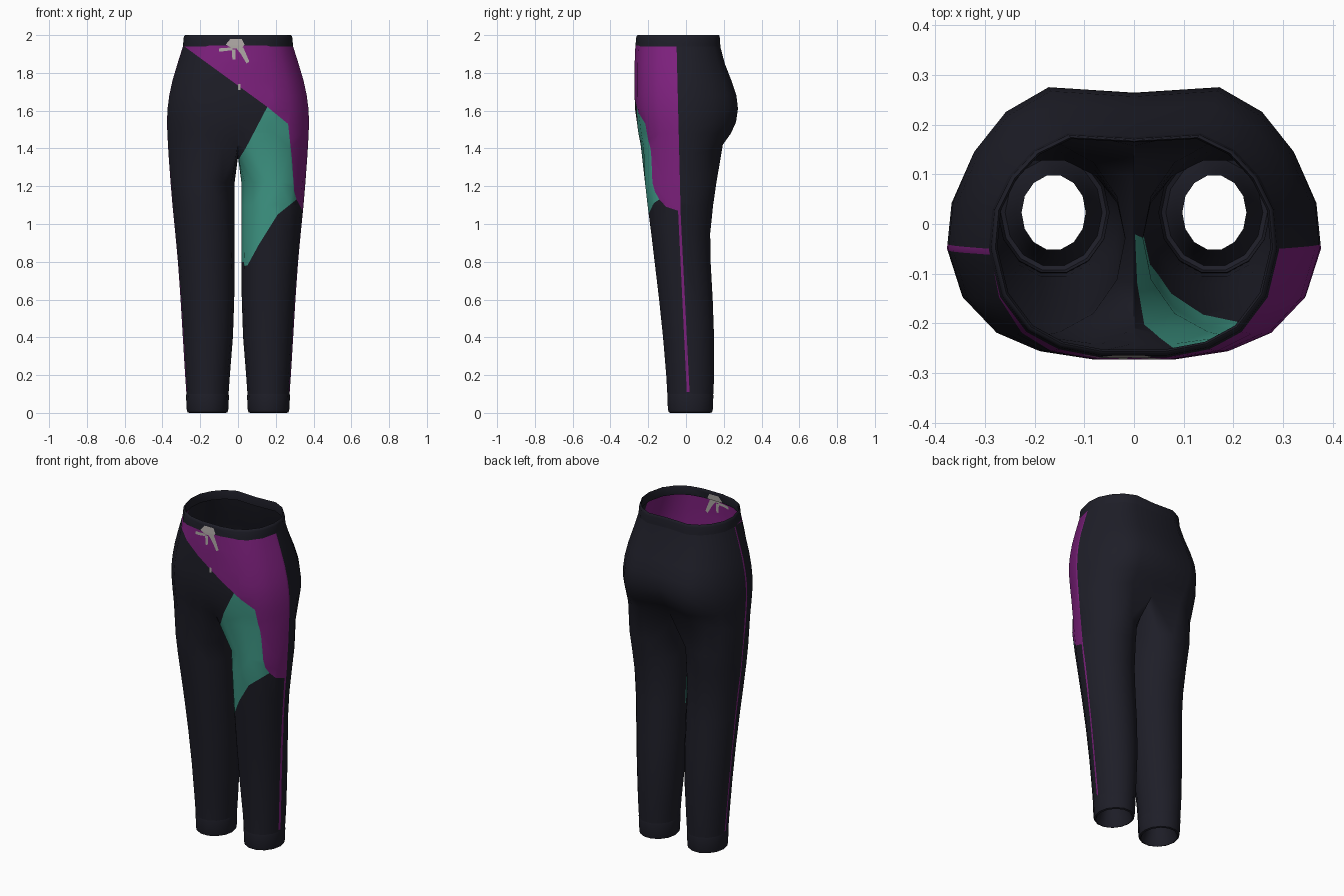
import bpy, bmesh, math
from mathutils import Vector

if "Cube" in bpy.data.objects:
    bpy.data.objects.remove(bpy.data.objects["Cube"])


def material(name, rgb):
    m = bpy.data.materials.new(name)
    m.diffuse_color = (*rgb, 1)
    m.use_nodes = True
    m.node_tree.nodes["Principled BSDF"].inputs["Base Color"].default_value = m.diffuse_color
    return m


MATS = [material("dark_navy", (0.013, 0.013, 0.021)),
        material("purple", (0.21, 0.015, 0.21)),
        material("teal", (0.052, 0.33, 0.25)),
        material("cord_grey", (0.42, 0.39, 0.37))]
NAVY, PURPLE, TEAL, GREY = range(4)

# Half hip outline from front centre to back centre, as fractions
HIP = [(0, -1), (.23, -1), (.52, -.94), (.74, -.81), (.92, -.55), (1, -.19),
       (.975, .16), (.86, .53), (.69, .82), (.46, 1), (0, .96)]


def hip_ring(z, x, front, back, crease_f=0.0, crease_b=0.0):
    pts = [Vector((fx * x, fy * (front if fy < 0 else back), z)) for fx, fy in HIP]
    pts[0].y += crease_f
    pts[-1].y -= crease_b
    return pts


def leg_ring(z, x_in, x_out, front, back):
    cx, cy = (x_in + x_out) / 2, (front + back) / 2
    rx, ry = (x_out - x_in) / 2, (back - front) / 2
    ring = []
    for k in range(14):
        a = math.radians(231.43 + k * 360 / 14)
        ring.append(Vector((cx + rx * math.cos(a), cy + ry * math.sin(a), z)))
    return ring


def loft(bm, rings, closed):
    """Join consecutive rings with quads."""
    n = len(rings[0])
    for lo, hi in zip(rings, rings[1:]):
        for k in range(n if closed else n - 1):
            j = (k + 1) % n
            bm.faces.new((lo[k], lo[j], hi[j], hi[k]))


def add_rings(bm, rings):
    return [[bm.verts.new(p) for p in r] for r in rings]


def mirror_x(bm):
    dup = bmesh.ops.duplicate(bm, geom=bm.verts[:] + bm.edges[:] + bm.faces[:])["geom"]
    for v in dup:
        if isinstance(v, bmesh.types.BMVert):
            v.co.x = -v.co.x
    bmesh.ops.reverse_faces(bm, faces=[f for f in dup if isinstance(f, bmesh.types.BMFace)])
    bmesh.ops.remove_doubles(bm, verts=bm.verts[:], dist=0.0005)
    bmesh.ops.recalc_face_normals(bm, faces=bm.faces[:])


def inside(u, v, poly):
    hit = False
    for (u1, v1), (u2, v2) in zip(poly, poly[1:] + poly[:1]):
        if (v1 > v) != (v2 > v) and u < (u2 - u1) * (v - v1) / (v2 - v1) + u1:
            hit = not hit
    return hit


def paint(bm, poly, mat, axis, where):
    """Cut a polygon outline, drawn on (axis, z), into the faces and colour its inside."""
    for (u1, z1), (u2, z2) in zip(poly, poly[1:] + poly[:1]):
        faces = []
        for f in bm.faces:
            us = [v.co[axis] for v in f.verts]
            zs = [v.co.z for v in f.verts]
            if (where(f.calc_center_median()) and max(us) > min(u1, u2) - .002
                    and min(us) < max(u1, u2) + .002 and max(zs) > min(z1, z2) - .002
                    and min(zs) < max(z1, z2) + .002):
                faces.append(f)
        if not faces:
            continue
        co, no = Vector((0, 0, z1)), Vector((0, 0, u1 - u2))
        co[axis], no[axis] = u1, z2 - z1
        geom = set(faces)
        for f in faces:
            geom.update(f.edges)
            geom.update(f.verts)
        bmesh.ops.bisect_plane(bm, geom=list(geom), dist=1e-5, plane_co=co, plane_no=no.normalized())
    for f in bm.faces:
        c = f.calc_center_median()
        if where(c) and inside(c[axis], c.z, poly):
            f.material_index = mat


def finish(bm, name, angle=50):
    me = bpy.data.meshes.new(name)
    bm.to_mesh(me)
    bm.free()
    for m in MATS:
        me.materials.append(m)
    ob = bpy.data.objects.new(name, me)
    bpy.context.collection.objects.link(ob)
    bpy.ops.object.select_all(action='DESELECT')
    ob.select_set(True)
    bpy.context.view_layer.objects.active = ob
    bpy.ops.object.shade_smooth_by_angle(angle=math.radians(angle))
    return ob


# Drawstring bow, two hanging ends and a small tip
CORD = [[(-.065, 1.95), (-.04, 1.98), (.02, 1.98), (.035, 1.95), (.02, 1.93), (-.03, 1.93)],
        [(-.1, 1.93), (-.03, 1.935), (-.03, 1.92), (-.1, 1.912)],
        [(-.012, 1.935), (.028, 1.935), (.06, 1.86), (.045, 1.85), (.015, 1.9)],
        [(-.032, 1.925), (-.012, 1.925), (-.014, 1.87), (-.03, 1.87)],
        [(0, 1.74), (.012, 1.74), (.012, 1.71), (0, 1.71)]]


def paint_cord(bm):
    for poly in CORD:
        paint(bm, poly, GREY, 0, lambda c: c.y < -.15 and abs(c.x) < .2 and c.z > 1.6)


# Trouser body: right leg and right half of the hips, then mirrored
bm = bmesh.new()
legs = [leg_ring(.10, .05, .273, -.102, .148), leg_ring(.2, .043, .28, -.108, .152),
        leg_ring(.4, .027, .292, -.125, .152), leg_ring(.6, .02, .304, -.146, .145),
        leg_ring(.8, .018, .318, -.17, .134), leg_ring(.95, .018, .332, -.188, .132),
        leg_ring(1.1, .018, .347, -.208, .148), leg_ring(1.22, .018, .357, -.222, .166)]
crotch = hip_ring(1.4, .368, .24, .195, .03, .03)
for p, (fx, fy) in zip(crotch, HIP):
    p.z = 1.37 + .05 * abs(fy) ** 2
crotch += [Vector((0, .09, 1.38)), Vector((0, -.02, 1.355)), Vector((0, -.12, 1.375))]
hips = [hip_ring(1.48, .374, .252, .238, .012, .03), hip_ring(1.54, .376, .26, .265, 0, .015),
        hip_ring(1.61, .373, .27, .275), hip_ring(1.68, .364, .272, .267),
        hip_ring(1.76, .347, .272, .24), hip_ring(1.85, .32, .272, .205),
        hip_ring(1.945, .29, .268, .18)]
leg_v = add_rings(bm, legs + [crotch])
loft(bm, leg_v, True)
loft(bm, [leg_v[-1][:11]] + add_rings(bm, hips), False)
mirror_x(bm)

# Thin side stripes on both outer seams
STRIPE = [(-.062, 1.95), (-.05, 1.95), (-.028, 1.05), (.019, .11), (.004, .11), (-.041, 1.05)]
for side in (1, -1):
    paint(bm, STRIPE, PURPLE, 1, lambda c: c.x * side > .2)


def seam_y(z):
    return -.045 - .017 * (z - 1.05) / .9 + .006


# Purple hip panel and teal thigh panel
panel = [(-.305, 1.955), (.155, 1.62), (.265, 1.53), (.285, 1.35), (.298, 1.17),
         (.31, 1.13), (.352, 1.05), (.5, 1.05), (.5, 1.955)]
paint(bm, panel, PURPLE, 0, lambda c: c.y < seam_y(c.z))
thigh = [(.155, 1.62), (.265, 1.53), (.285, 1.35), (.298, 1.17), (.31, 1.13), (.21, 1.05),
         (.11, .89), (.05, .78), (.002, .775), (.002, 1.34), (.04, 1.4)]
paint(bm, thigh, TEAL, 0, lambda c: c.y < -.05)
paint_cord(bm)
finish(bm, "trouser_body", 60)

# Waistband: a folded band around the top opening
bm = bmesh.new()
band = [(1.94, 1.0), (1.955, .995), (1.985, .985), (1.998, .97), (2.0, .955), (1.99, .94), (1.945, .955)]
loft(bm, add_rings(bm, [hip_ring(z, .292 * s, .268 * s, .182 * s) for z, s in band]), False)
mirror_x(bm)
paint_cord(bm)
finish(bm, "waistband")

# Ankle cuffs with a turned-in lining
bm = bmesh.new()
cuff = [(.102, 0), (.09, -.002), (.02, .001), (.004, .005), (0, .014), (.012, .02), (.06, .035), (.1, .047)]
loft(bm, add_rings(bm, [leg_ring(z, .05 + d, .273 - d, -.1 + d, .146 - d) for z, d in cuff]), True)
mirror_x(bm)
finish(bm, "ankle_cuffs")
